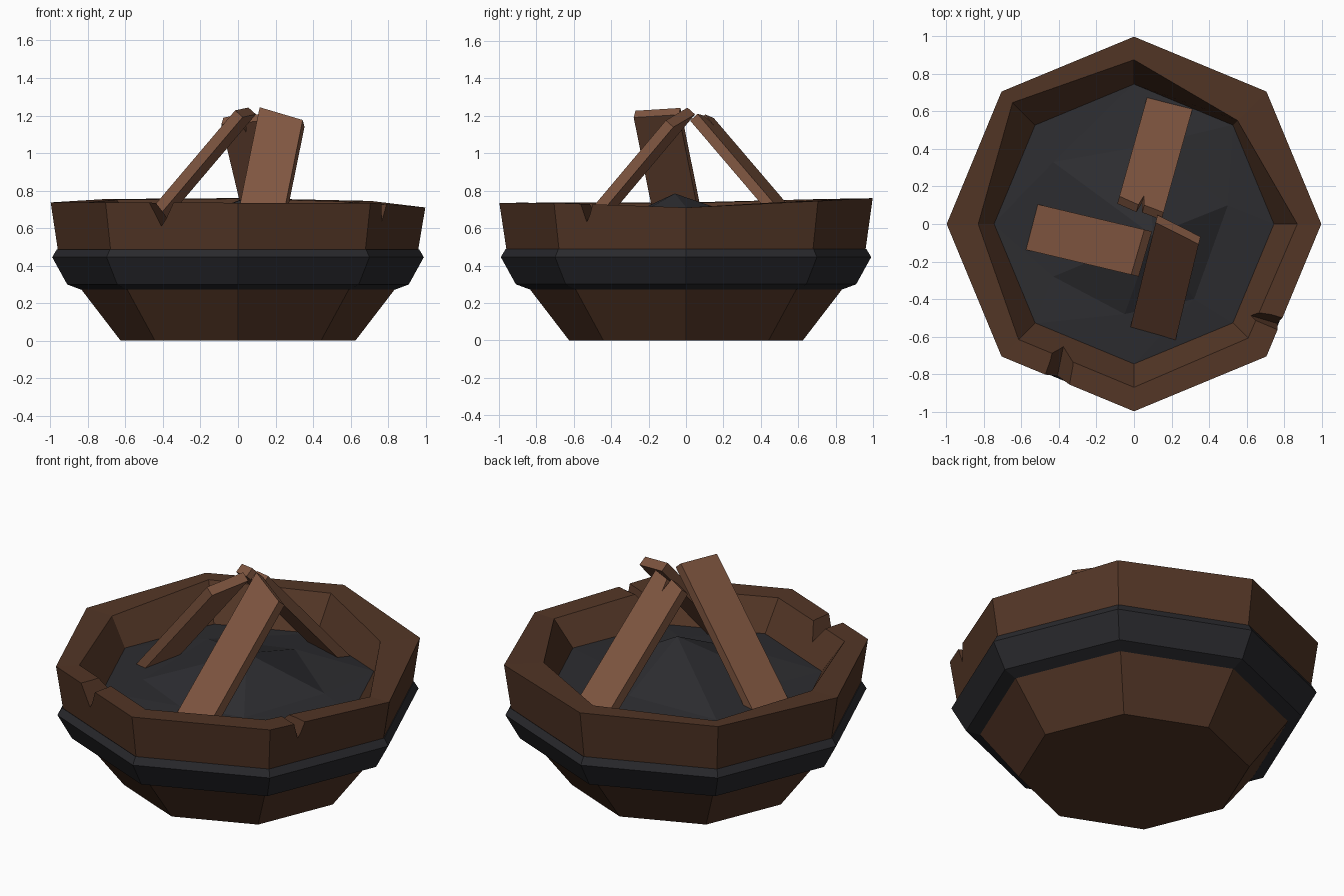
import bpy, bmesh, math
from mathutils import Vector
from mathutils.geometry import delaunay_2d_cdt

if "Cube" in bpy.data.objects:
    bpy.data.objects.remove(bpy.data.objects["Cube"])


def material(name, rgb):
    m = bpy.data.materials.new(name)
    m.diffuse_color = (*rgb, 1)
    m.use_nodes = True
    m.node_tree.nodes["Principled BSDF"].inputs["Base Color"].default_value = m.diffuse_color
    return m


WOOD = material("dark_wood", (0.085, 0.036, 0.019))
PLANK = material("plank_wood", (0.22, 0.095, 0.053))
IRON = material("iron", (0.022, 0.022, 0.026))
COAL = material("coal", (0.026, 0.026, 0.030))


def make(name, verts, faces, mat):
    me = bpy.data.meshes.new(name)
    me.from_pydata(verts, [], faces)
    bm = bmesh.new()
    bm.from_mesh(me)
    bmesh.ops.recalc_face_normals(bm, faces=bm.faces)
    bm.to_mesh(me)
    bm.free()
    ob = bpy.data.objects.new(name, me)
    bpy.context.collection.objects.link(ob)
    if mat:
        me.materials.append(mat)
    return ob


def ring(r, z):
    # r and z may be one number or one per corner
    rs = r if isinstance(r, list) else [r] * 8
    zs = z if isinstance(z, list) else [z] * 8
    return [(rs[i] * math.cos(i * math.pi / 4), rs[i] * math.sin(i * math.pi / 4), zs[i])
            for i in range(8)]


def lathe(name, rings, mat, closed=False):
    n = len(rings)
    faces = [(k * 8 + i, k * 8 + (i + 1) % 8, (k + 1) % n * 8 + (i + 1) % 8, (k + 1) % n * 8 + i)
             for k in range(n if closed else n - 1) for i in range(8)]
    if not closed:
        faces += [tuple(range(8)), tuple(range(8 * n - 8, 8 * n))]
    return make(name, [v for r in rings for v in r], faces, mat)


# Octagonal bowl with an uneven rim
rim_z = [0.71, 0.745, 0.76, 0.755, 0.737, 0.737, 0.735, 0.735]
rim_in = [0.87, 0.78, 0.875, 0.915, 0.83, 0.87, 0.87, 0.86]
bowl = lathe("bowl", [ring(0.625, 0), ring(0.84, 0.28), ring(0.96, 0.485), ring(0.998, rim_z),
                      ring(rim_in, [z - 0.003 for z in rim_z]), ring(0.745, 0.565),
                      ring(0.72, 0.52)], WOOD)

# Iron band round the bowl
lathe("iron_band", [ring(0.835, 0.272), ring(0.91, 0.30), ring(0.99, 0.445),
                    ring(0.965, 0.487), ring(0.93, 0.46)], IRON, closed=True)


# V-shaped notches cut through the rim
def notch(name, outer, inner, width, depth_out, depth_in):
    o, i = Vector((*outer, 0)), Vector((*inner, 0))
    d = (i - o).normalized()
    side = Vector((-d.y, d.x, 0)) * width
    verts = []
    for p, zb in ((o - d * 0.05, depth_out), (i + d * 0.03, depth_in)):
        verts += [p - side + Vector((0, 0, 0.85)), p + side + Vector((0, 0, 0.85)),
                  p + Vector((0, 0, zb))]
    cut = make(name, verts, [(0, 1, 2), (3, 4, 5), (0, 1, 4, 3), (1, 2, 5, 4), (2, 0, 3, 5)], None)
    cut.hide_render = True
    cut.hide_set(True)
    mod = bowl.modifiers.new(name, "BOOLEAN")
    mod.operation, mod.object, mod.solver = "DIFFERENCE", cut, "EXACT"


notch("notch_cutter_left", (-0.41, -0.82), (-0.38, -0.67), 0.13, 0.595, 0.655)
notch("notch_cutter_right", (0.78, -0.535), (0.63, -0.49), 0.075, 0.61, 0.69)

# Lumpy coal bed: rim octagon, scattered lumps and an off-centre peak
pts = ring(0.75, 0.565) + [(-0.43, 0.33, 0.58), (0.50, 0.10, 0.59), (-0.43, -0.28, 0.57),
                           (0.32, -0.40, 0.59), (0.08, 0.42, 0.62), (-0.05, -0.48, 0.59),
                           (0.10, -0.06, 0.785)]
tris = delaunay_2d_cdt([Vector(p[:2]) for p in pts], [], [list(range(8))], 1, 1e-5)[2]
bed = make("coal_bed", pts, [tuple(t) for t in tris], COAL)
if bed.data.polygons[0].normal.z < 0:
    bed.data.flip_normals()


# Leaning planks, given by the centre line of the upper face
def plank(name, foot, top, width, skew, nick=False):
    a, b = Vector(foot), Vector(top)
    d = (b - a).normalized()
    side = d.cross(Vector((0, 0, 1))).normalized()
    down = d.cross(side).normalized() * 0.055
    if down.z > 0:
        down = -down
    ends = [(-0.5, -skew / 2), (0.5, skew / 2)]
    if nick:
        ends[1:1] = [(-0.06, 0), (0.0, -0.07), (0.06, 0.01)]
    outline = [a + side * width * 0.5, a - side * width * 0.5]
    outline += [b + side * width * s + d * k for s, k in ends]
    n = len(outline)
    verts = outline + [p + down for p in outline]
    faces = [tuple(range(n)), tuple(range(n, 2 * n))]
    faces += [(i, (i + 1) % n, (i + 1) % n + n, i + n) for i in range(n)]
    make(name, verts, faces, PLANK)


plank("front_plank", (0.095, -0.61, 0.545), (0.23, -0.05, 1.21), 0.25, -0.09)
plank("back_plank", (0.195, 0.66, 0.55), (0.04, 0.105, 1.20), 0.25, -0.03, nick=True)
plank("left_plank", (-0.57, -0.01, 0.54), (0.02, -0.15, 1.235), 0.25, -0.02)
